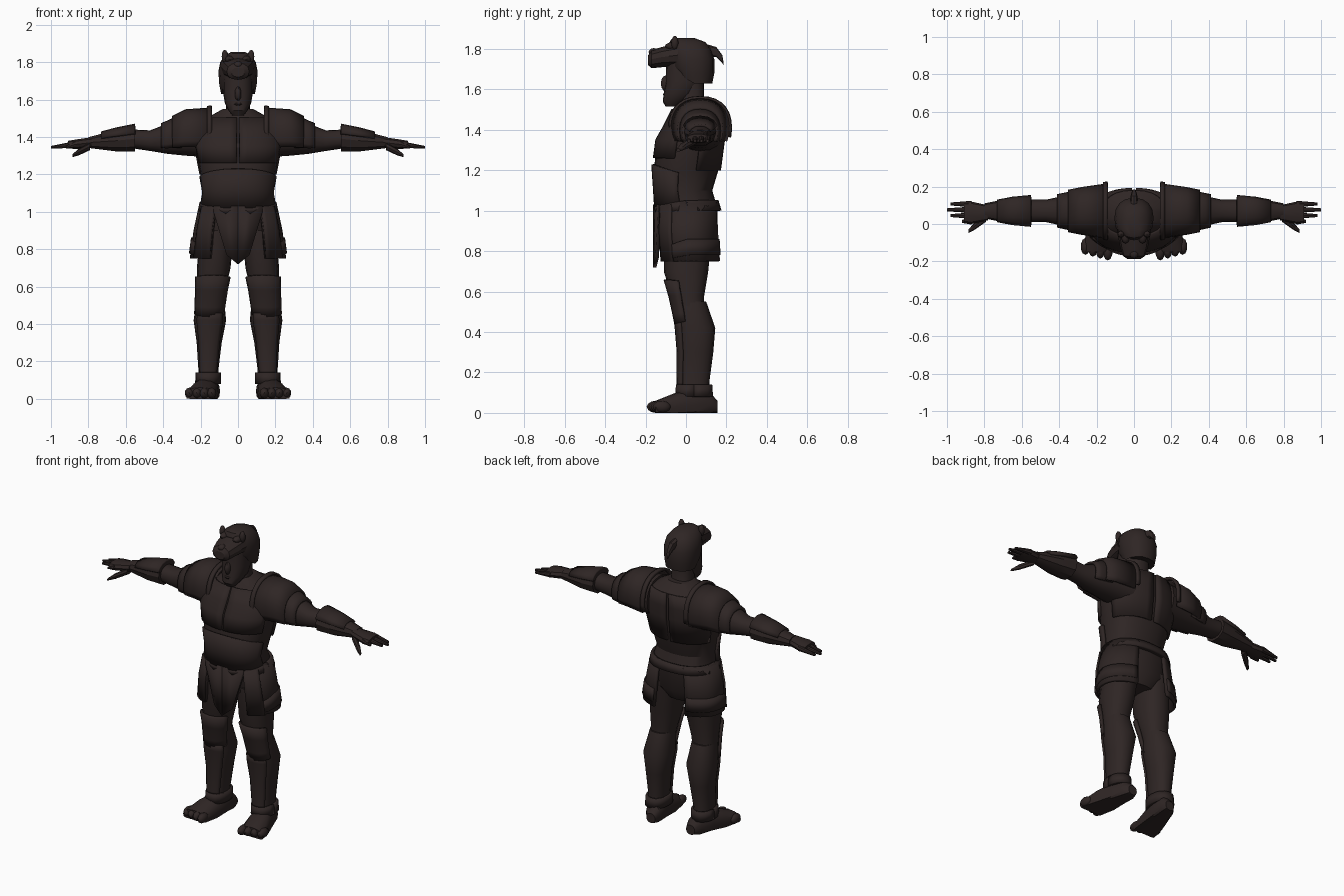
import bpy, bmesh, math
from math import cos, sin, radians
from mathutils import Matrix

if "Cube" in bpy.data.objects:
    bpy.data.objects.remove(bpy.data.objects["Cube"])

COLOUR = (0.028, 0.019, 0.018, 1)
material = bpy.data.materials.new("dark brown")
material.use_nodes = True
material.diffuse_color = COLOUR
material.node_tree.nodes["Principled BSDF"].inputs["Base Color"].default_value = COLOUR
parts = []


def finish(name, bm, mirror, thickness=0):
    """Turn a bmesh into a named object, optionally thickened and mirrored."""
    bmesh.ops.recalc_face_normals(bm, faces=bm.faces)
    mesh = bpy.data.meshes.new(name)
    bm.to_mesh(mesh)
    bm.free()
    mesh.materials.append(material)
    part = bpy.data.objects.new(name, mesh)
    bpy.context.collection.objects.link(part)
    if thickness:
        solid = part.modifiers.new("thickness", "SOLIDIFY")
        solid.thickness = thickness
        solid.offset = 0
    if mirror:
        part.modifiers.new("mirror", "MIRROR")
    parts.append(part)


def place(axis, along, first, second):
    """Turn ring coordinates into x, y, z for a loft running along the axis."""
    if axis == "x":
        return along, first, second
    if axis == "y":
        return first, along, second
    return first, second, along


def superellipse(value):
    return math.copysign(abs(value) ** 0.87, value)


def loft(name, axis, rings, side=0, splay=0, mirror=False, arc=None,
         sides=16, rise=(0, 0), thickness=0.016):
    """Skin rings of (along, second centre, first radius, second radius).
    The first centre is side + splay * along. An arc in degrees leaves an open
    plate, and rise lifts the front of its first and last ring."""
    bm = bmesh.new()
    start, end = arc or (0, 360)
    count = sides + 1 if arc else sides
    angles = [radians(start + (end - start) * i / sides) for i in range(count)]
    loops = []
    for row, (along, centre, wide, deep) in enumerate(rings):
        blend = row / (len(rings) - 1)
        lift = rise[0] + (rise[1] - rise[0]) * blend
        loop = []
        for angle in angles:
            first = side + splay * along + wide * superellipse(cos(angle))
            second = centre + deep * superellipse(sin(angle))
            x, y, z = place(axis, along, first, second)
            z += lift * max(0, -sin(angle))
            loop.append(bm.verts.new((x, y, max(z, 0))))
        loops.append(loop)
    for low, high in zip(loops, loops[1:]):
        for i in range(sides):
            j = (i + 1) % count
            bm.faces.new((low[i], low[j], high[j], high[i]))
    if not arc:
        bm.faces.new(loops[0])
        bm.faces.new(loops[-1])
    finish(name, bm, mirror, thickness if arc else 0)


def sample(rings, along):
    """Interpolate a body's ring at any place along its length."""
    for low, high in zip(rings, rings[1:]):
        if along <= high[0]:
            blend = (along - low[0]) / (high[0] - low[0])
            return tuple(a + (b - a) * blend for a, b in zip(low, high))
    return rings[-1]


def armour(name, axis, body, start, end, margin, arc, **options):
    """Cover part of a body with a plate that follows its shape at a margin."""
    middle = [ring for ring in body if start < ring[0] < end]
    covered = [sample(body, start), *middle, sample(body, end)]
    grown = [(along, centre, wide + margin, deep + margin)
             for along, centre, wide, deep in covered]
    loft(name, axis, grown, arc=arc, **options)


def blob(name, centre, size, mirror=False):
    """Add a low-poly ellipsoid."""
    bm = bmesh.new()
    shape = Matrix.Translation(centre) @ Matrix.Diagonal((*size, 1))
    bmesh.ops.create_icosphere(bm, subdivisions=2, radius=1, matrix=shape)
    finish(name, bm, mirror)


# Trunk with its breast, back and belly plates
TORSO = [(1, .01, .2, .15), (1.1, -.01, .18, .14), (1.2, 0, .2, .16), (1.35, .02, .23, .16),
         (1.42, .04, .22, .14), (1.5, .06, .17, .12), (1.55, .05, .08, .07)]
loft("torso", "z", TORSO, sides=24)
armour("breast_plate", "z", TORSO, 1.26, 1.5, .004, (-89, -20), mirror=True, sides=8)
armour("back_plate", "z", TORSO, 1.2, 1.5, .005, (15, 88), mirror=True, sides=8)
armour("belly_plate", "z", TORSO, 1.04, 1.18, .006, (-170, -10), rise=(-.02, .05))
armour("belt", "z", TORSO, 1, 1.05, .008, (0, 360), sides=24, rise=(-.01, -.03))
loft("pelvis", "z", [(.8, .01, .1, .09), (.87, .01, .18, .13), (1.02, .01, .2, .14)])

# Kilt: side flaps open at the back, a hem layer and front straps
SKIRT = [(.75, .02, .25, .15), (.9, .01, .23, .15), (1.04, .01, .2, .145)]
armour("side_flap", "z", SKIRT, .75, 1.04, 0, (-58, 68), mirror=True)
armour("flap_hem", "z", SKIRT, .78, .86, .008, (-30, 66), mirror=True, rise=(-.03, -.06))
armour("front_strap", "z", SKIRT, .75, 1.03, .01, (-58, -28), mirror=True, sides=5)

# Pointed apron with a central fold
bm = bmesh.new()
edges = [[bm.verts.new((x, -.155 + x / 5, z)) for z in (low, 1.03)]
         for x, low in ((0, .72), (.06, .77), (.13, 1))]
for inner, outer in zip(edges, edges[1:]):
    bm.faces.new((inner[0], outer[0], outer[1], inner[1]))
finish("front_apron", bm, True, .018)

# Legs, leaning outwards towards the ground
THIGH = [(.5, .02, .07, .07), (.58, .01, .075, .08), (.7, 0, .09, .11), (.9, .01, .09, .12)]
SHIN = [(.08, .04, .055, .08), (.15, .04, .053, .075), (.3, .05, .067, .085),
        (.42, .05, .087, .095), (.55, .02, .07, .08)]
upper = dict(side=.2, splay=-.1, mirror=True)
lower = dict(side=.163, splay=-.03, mirror=True)
loft("thigh", "z", THIGH, **upper)
loft("greave", "z", SHIN, **lower)
armour("shin_plate", "z", SHIN, .14, .46, .003, (-135, -45), sides=6, **lower)
armour("ankle_cuff", "z", SHIN, .08, .14, .006, (0, 360), **lower)
armour("knee_guard", "z", THIGH, .46, .65, .01, (-160, -20), sides=8, rise=(-.02, .01), **upper)

# Feet with separate toes
loft("foot", "y", [(-.15, .02, .08, .04), (-.05, .03, .075, .07), (.04, .04, .06, .08),
                   (.12, .04, .05, .06), (.155, .03, .03, .03)],
     side=.17, splay=-.2, mirror=True)
for i in range(4):
    blob(f"toe_{i + 1}", (.14 + .04 * i, -.15 + .01 * i, .03), (.025, .045, .03), mirror=True)

# Arms
ARM = [(.14, 1.41, .12, .12), (.28, 1.41, .1, .11), (.38, 1.39, .08, .08),
       (.47, 1.38, .06, .055), (.57, 1.39, .06, .05)]
FOREARM = [(.55, 1.39, .08, .07), (.65, 1.38, .07, .06), (.8, 1.37, .04, .03)]
arm = dict(side=.07, mirror=True)
loft("upper_arm", "x", ARM, **arm)
loft("gauntlet", "x", FOREARM, sides=10, **arm)
armour("gauntlet_plate", "x", FOREARM, .55, .73, .003, (20, 160), sides=6, **arm)

# Shoulder armour in overlapping plates
armour("shoulder_guard", "x", ARM, .16, .35, .02, (-25, 205), **arm)
armour("shoulder_rim", "x", ARM, .14, .165, .03, (-15, 195), **arm)
armour("lower_shoulder_guard", "x", ARM, .3, .41, .008, (-30, 210), **arm)

# Hands: the fingers fan across the palm, the middle ones reaching furthest
loft("palm", "x", [(.78, 1.37, .04, .03), (.87, 1.36, .06, .027), (.91, 1.36, .055, .02)],
     side=.06, mirror=True, sides=10)
for i in range(4):
    tip = 1 - .02 * (i - 2) ** 2
    loft(f"finger_{i + 1}", "x", [(.87, 1.36, .017, .018), (tip, 1.345, .008, .007)],
         side=.014 + .031 * i, mirror=True, sides=8)
loft("thumb", "x", [(.79, 1.35, .025, .02), (.85, 1.32, .02, .018), (.885, 1.3, .01, .008)],
     side=.67, splay=-.8, mirror=True, sides=8)

# Head
loft("neck", "z", [(1.48, .04, .08, .08), (1.55, .03, .065, .06), (1.64, .03, .065, .06)])
loft("face", "z", [(1.515, -.07, .03, .03), (1.54, -.06, .05, .055), (1.58, -.03, .07, .08),
                   (1.64, -.01, .08, .09), (1.74, 0, .08, .1)])
blob("nose", (0, -.1, 1.63), (.018, .025, .04))
blob("mouth", (0, -.09, 1.575), (.03, .025, .012))

# Beast-head helmet with muzzle, brows, ears and a hooked crest
loft("helmet", "z", [(1.63, .04, .09, .09), (1.68, .03, .1, .11), (1.75, .03, .105, .11),
                     (1.8, .02, .095, .105), (1.835, .01, .07, .085), (1.855, -.01, .035, .05)],
     rise=(.06, 0))
loft("helmet_muzzle", "y", [(-.187, 1.745, .035, .025), (-.17, 1.75, .06, .045),
                            (-.12, 1.76, .075, .05), (-.04, 1.77, .09, .06)], sides=12)
blob("muzzle_nose", (0, -.16, 1.785), (.025, .025, .02))
blob("helmet_brow", (.045, -.06, 1.815), (.025, .045, .02), mirror=True)
blob("helmet_ear", (.07, -.055, 1.83), (.018, .018, .036), mirror=True)
loft("helmet_crest", "y", [(.05, 1.8, .025, .04), (.15, 1.785, .018, .025),
                           (.18, 1.75, .01, .02), (.185, 1.73, .004, .01)], sides=8)

# Keep armour edges sharp while the broad forms stay smooth
bpy.ops.object.select_all(action="DESELECT")
for part in parts:
    part.select_set(True)
bpy.context.view_layer.objects.active = parts[0]
bpy.ops.object.shade_smooth_by_angle(angle=radians(30))
